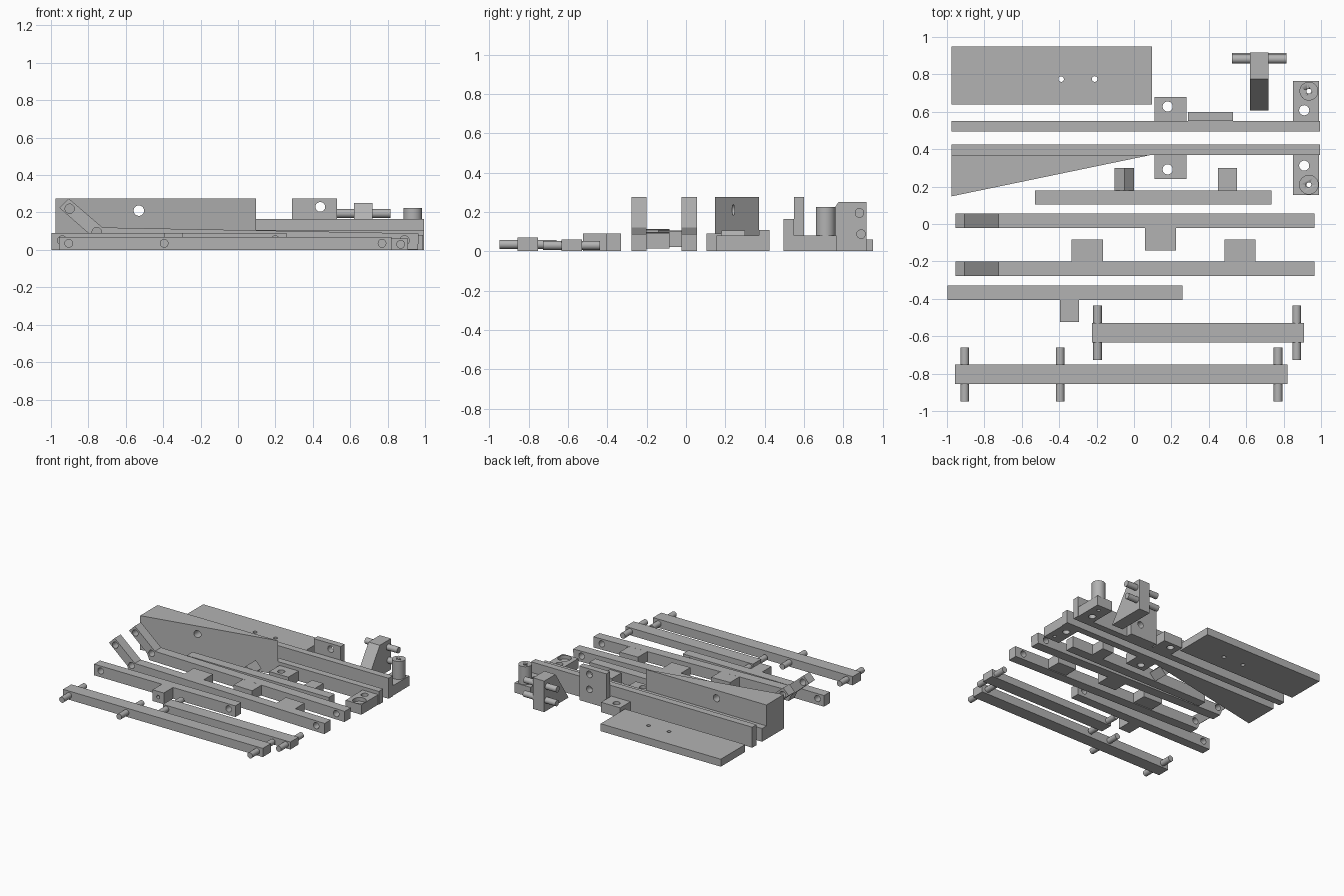
import bpy
import bmesh
from math import pi
from mathutils import Matrix, Vector

old = bpy.data.objects.get("Cube")
if old:
    bpy.data.objects.remove(old, do_unlink=True)

grey = bpy.data.materials.new("plain grey")
grey.use_nodes = True
GREY = (0.45, 0.45, 0.45, 1)
grey.diffuse_color = GREY
grey.node_tree.nodes["Principled BSDF"].inputs["Base Color"].default_value = GREY


def finish(name, bm):
    bmesh.ops.recalc_face_normals(bm, faces=bm.faces)
    mesh = bpy.data.meshes.new(name)
    bm.to_mesh(mesh)
    bm.free()
    mesh.materials.append(grey)
    ob = bpy.data.objects.new(name, mesh)
    bpy.context.collection.objects.link(ob)
    return ob


def prism(name, points, axis, lo, hi):
    """Extrude a profile along z (xy points), y (xz points) or x (yz points)."""
    place = {"z": lambda a, b, t: (a, b, t),
             "y": lambda a, b, t: (a, t, b),
             "x": lambda a, b, t: (t, a, b)}[axis]
    bm = bmesh.new()
    face = bm.faces.new([bm.verts.new(place(a, b, lo)) for a, b in points])
    out = bmesh.ops.extrude_face_region(bm, geom=[face])
    moved = [v for v in out["geom"] if isinstance(v, bmesh.types.BMVert)]
    bmesh.ops.translate(bm, verts=moved, vec=Vector(place(0, 0, hi - lo)))
    return finish(name, bm)


def box(name, x0, x1, y0, y1, z0, z1):
    return prism(name, [(x0, y0), (x1, y0), (x1, y1), (x0, y1)], "z", z0, z1)


def activate(ob):
    bpy.ops.object.select_all(action="DESELECT")
    ob.select_set(True)
    bpy.context.view_layer.objects.active = ob


def rod(name, centre, radius, length, axis):
    turn = {"x": Matrix.Rotation(pi / 2, 4, "Y"),
            "y": Matrix.Rotation(pi / 2, 4, "X"),
            "z": Matrix.Identity(4)}[axis]
    bm = bmesh.new()
    bmesh.ops.create_cone(bm, cap_ends=True, segments=32, radius1=radius,
                          radius2=radius, depth=length,
                          matrix=Matrix.Translation(centre) @ turn)
    ob = finish(name, bm)
    activate(ob)
    bpy.ops.object.shade_smooth_by_angle()
    return ob


def drill(ob, centre, radius, axis, length=1):
    cutter = rod("drill", centre, radius, length, axis)
    cutter.hide_render = True
    mod = ob.modifiers.new("hole", "BOOLEAN")
    mod.operation = "DIFFERENCE"
    mod.solver = "EXACT"
    mod.object = cutter
    activate(ob)
    bpy.ops.object.modifier_apply(modifier=mod.name)
    bpy.data.objects.remove(cutter, do_unlink=True)


# Flat base plate
plate = box("base_plate", -0.975, 0.095, 0.64, 0.95, 0, 0.06)
for x in (-0.39, -0.21):
    drill(plate, (x, 0.775, 0), 0.015, "z")

# Two long side rails, each with a hinge tab and an end foot
box("rear_rail", -0.975, 0.995, 0.495, 0.55, 0, 0.165)
box("front_rail", -0.975, 0.995, 0.37, 0.425, 0, 0.107)
for side, near, sign in (("rear", 0.55, 1), ("front", 0.37, -1)):
    ya, yb = sorted((near, near + sign * 0.13))
    tab = box(side + "_rail_tab", 0.11, 0.28, ya, yb, 0, 0.08)
    drill(tab, (0.18, near + sign * 0.078, 0), 0.027, "z")
    ya, yb = sorted((near, near + sign * 0.215))
    foot = box(side + "_rail_foot", 0.85, 0.99, ya, yb, 0, 0.08)
    drill(foot, (0.91, near + sign * 0.058, 0), 0.027, "z")
    peg_y = near + sign * 0.16
    drill(foot, (0.935, peg_y, 0), 0.013, "z")
    if side == "rear":
        post = rod("rear_post", (0.935, peg_y, 0.1525), 0.05, 0.145, "z")
        drill(post, (0.935, peg_y, 0.15), 0.013, "z")
    else:
        drill(foot, (0.935, peg_y, 0.08), 0.05, "z", 0.06)

# Upright bracket behind the rear rail
bracket = box("upright_bracket", 0.29, 0.53, 0.55, 0.6, 0, 0.275)
for z in (0.23, 0.11):
    drill(bracket, (0.44, 0.575, z), 0.026, "y", 0.2)

# Tall wedge against the front rail
wedge = prism("wedge", [(-0.975, 0.148), (0.095, 0.37), (-0.975, 0.37)],
              "z", 0, 0.275)
drill(wedge, (-0.53, 0.3, 0.21), 0.028, "y")

# Pair of bent levers with spacer blocks
LEVER = [(-0.955, 0.225), (-0.905, 0.275), (-0.725, 0.12), (0.965, 0.088),
         (0.963, 0.002), (-0.775, 0.036), (-0.795, 0.085)]
for name, y0, y1 in (("rear_lever", -0.022, 0.057), ("front_lever", -0.277, -0.2)):
    lever = prism(name, LEVER, "y", y0, y1)
    for x, z in ((-0.9, 0.22), (-0.755, 0.095), (0.89, 0.05)):
        drill(lever, (x, y0, z), 0.025, "y")
for name, x0, x1, y0, y1 in (("rear_lever_block", 0.06, 0.225, -0.142, -0.022),
                             ("front_lever_block_left", 0.485, 0.65, -0.2, -0.083),
                             ("front_lever_block_right", -0.335, -0.165, -0.2, -0.083)):
    top = [0.106 - 0.019 * x for x in (x0, x1)]
    prism(name, [(x0, top[0] - 0.08), (x1, top[1] - 0.08), (x1, top[1]), (x0, top[0])],
          "y", y0, y1)

# Slide bar with a diamond key and a square key
box("slide_bar", -0.53, 0.735, 0.105, 0.18, 0, 0.09)
prism("diamond_key", [(-0.105, 0.053), (-0.052, 0), (0, 0.053), (-0.052, 0.106)],
      "y", 0.18, 0.3)
box("square_key", 0.45, 0.55, 0.18, 0.3, 0, 0.08)

# Short link with a tab
link = box("short_link", -0.998, 0.26, -0.405, -0.33, 0, 0.09)
for x in (-0.94, 0.2):
    drill(link, (x, -0.37, 0.05), 0.025, "y")
link_tab = box("short_link_tab", -0.395, -0.295, -0.523, -0.405, 0, 0.09)
drill(link_tab, (-0.345, -0.523, 0.045), 0.014, "y", 0.1)

# Two pinned axle bars
for name, x0, x1, yc, top, pins in (
        ("inner_axle_bar", -0.225, 0.91, -0.582, 0.06, (-0.195, 0.87)),
        ("outer_axle_bar", -0.958, 0.82, -0.804, 0.07, (-0.905, -0.395, 0.77))):
    box(name, x0, x1, yc - 0.052, yc + 0.052, 0, top)
    for i, x in enumerate(pins):
        rod(f"{name}_pin_{i + 1}", (x, yc, top / 2), 0.023, 0.29, "y")

# Sloped catch with two cross pins
prism("catch", [(0.608, 0), (0.918, 0), (0.918, 0.25), (0.775, 0.25)],
      "x", 0.62, 0.72)
for name, y, z in (("upper_catch_pin", 0.882, 0.195), ("lower_catch_pin", 0.89, 0.087)):
    rod(name, (0.67, y, z), 0.024, 0.29, "x")
